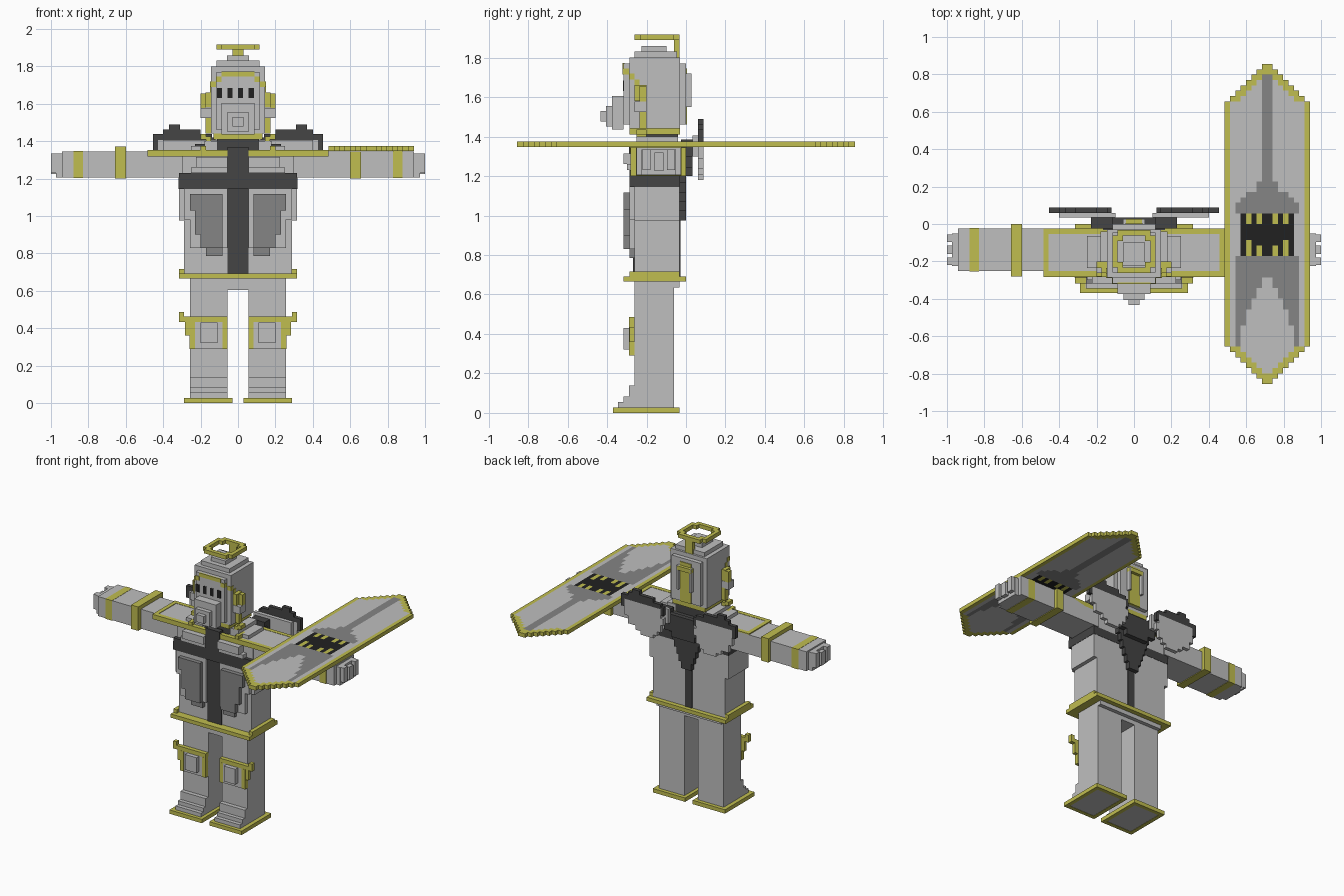
import bpy, bmesh, math

old = bpy.data.objects.get("Cube")
if old:
    bpy.data.objects.remove(old, do_unlink=True)

# Palette (linear values)
PALETTE = {"light_grey": (0.52, 0.52, 0.52), "gold": (0.53, 0.51, 0.08),
           "mid_grey": (0.235, 0.235, 0.235), "dark_grey": (0.058, 0.058, 0.058),
           "black": (0.015, 0.015, 0.015)}
MATS = {}
for name, rgb in PALETTE.items():
    m = bpy.data.materials.new(name)
    m.use_nodes = True
    m.diffuse_color = (*rgb, 1)
    m.node_tree.nodes["Principled BSDF"].inputs["Base Color"].default_value = (*rgb, 1)
    MATS[name] = m
G, Y, M, D, K = PALETTE
ORDER = list(PALETTE)


def part(name, boxes, mirror=False):
    """One object from (x0, x1, y0, y1, z0, z1, colour) blocks."""
    bm = bmesh.new()
    for x0, x1, y0, y1, z0, z1, col in boxes:
        for s in ((1, -1) if mirror else (1,)):
            geo = bmesh.ops.create_cube(bm, size=1)
            for v in geo["verts"]:
                v.co.x = s * (x0 + x1) / 2 + v.co.x * (x1 - x0)
                v.co.y = (y0 + y1) / 2 + v.co.y * (y1 - y0)
                v.co.z = (z0 + z1) / 2 + v.co.z * (z1 - z0)
            for f in {f for v in geo["verts"] for f in v.link_faces}:
                f.material_index = ORDER.index(col)
    me = bpy.data.meshes.new(name)
    bm.to_mesh(me)
    bm.free()
    for c in ORDER:
        me.materials.append(MATS[c])
    ob = bpy.data.objects.new(name, me)
    bpy.context.collection.objects.link(ob)
    return ob


def frame(x0, x1, y0, y1, z0, z1, t, col):
    """Four bars around a rectangle lying flat."""
    return [(x0, x1, y0, y0 + t, z0, z1, col), (x0, x1, y1 - t, y1, z0, z1, col),
            (x0, x0 + t, y0 + t, y1 - t, z0, z1, col), (x1 - t, x1, y0 + t, y1 - t, z0, z1, col)]


# Legs with stepped boots and gold-edged soles
part("legs", [(.055, .257, -.26, -.06, .027, .665, G),
              (.055, .257, -.345, -.26, .027, .055, G),
              (.055, .257, -.317, -.26, .055, .082, G),
              (.055, .257, -.29, -.26, .082, .14, G),
              (.058, .26, -.342, -.061, .002, .025, G)]
     + frame(.03, .288, -.37, -.033, 0, .028, .028, Y), mirror=True)
part("knee_guards", [(.055, .257, -.287, -.26, .29, .433, G),
                     (.055, .288, -.289, -.26, .433, .462, Y),
                     (.288, .315, -.289, -.26, .433, .487, Y),
                     (.055, .083, -.29, -.26, .29, .433, Y),
                     (.23, .26, -.29, -.26, .29, .433, Y),
                     (.257, .283, -.287, -.26, .36, .433, Y),
                     (.11, .2, -.317, -.287, .32, .43, G)], mirror=True)

# Hips and belt
part("hips", [(-.257, .257, -.26, -.033, .635, .668, G), (-.055, .055, -.26, -.06, .605, .635, G)])
part("belt", [(-.315, .315, -.317, 0, .665, .692, Y),
              (-.315, -.287, -.287, -.033, .692, .717, Y),
              (.287, .315, -.287, -.033, .692, .717, Y)])

# Torso with dark cross and layered plates
part("torso", [(-.288, .288, -.26, -.033, .69, .975, G),
               (-.315, .315, -.26, -.033, .975, 1.147, G),
               (-.3, .3, -.26, -.033, 1.2, 1.33, G)])
part("dark_cross", [(-.317, .317, -.287, -.031, 1.145, 1.205, D),
                    (-.315, .315, -.287, -.262, 1.205, 1.23, D),
                    (-.055, .055, -.268, -.25, .69, 1.145, D),
                    (-.055, .055, -.29, -.25, 1.23, 1.37, D)])
part("chest_plates", [(.055, .288, -.287, -.26, .98, 1.145, G),
                      (.055, .257, -.287, -.26, .83, .98, G),
                      (.083, .257, -.317, -.287, 1.03, 1.117, M),
                      (.083, .23, -.317, -.287, .9, 1.03, M),
                      (.083, .2, -.317, -.287, .83, .9, M),
                      (.083, .172, -.287, -.26, .785, .83, M),
                      (.055, .25, -.3, -.26, 1.23, 1.26, G),
                      (.055, .225, -.317, -.26, 1.26, 1.315, G)], mirror=True)

# Dark back panel narrowing to a thin stripe
panel = [(-.028, .028, -.033, -.028, .69, .98, D)]
for i in range(8):
    w, z = .04 + .018 * i, .975 + .0475 * i
    panel.append((-w, w, -.033, 0, z, z + .0475, D))
for w, z in ((.09, 1.2), (.15, 1.24), (.23, 1.3)):
    panel.append((-w, w, 0, .034, z, z + .06, D))
part("back_panel", panel)

# Arms, bands and blocky hands
part("arms", [(.28, .942, -.25, -.025, 1.205, 1.345, G),
              (.94, .972, -.225, -.05, 1.205, 1.335, G),
              (.972, 1.0, -.22, -.18, 1.23, 1.335, G),
              (.972, 1.0, -.16, -.115, 1.225, 1.32, G),
              (.972, 1.0, -.095, -.055, 1.23, 1.335, G)], mirror=True)
part("arm_bands", [(.828, .88, -.253, -.022, 1.202, 1.3465, Y)], mirror=True)
part("right_bracer", [(-.657, -.6, -.28, 0, 1.2, 1.372, Y)])
part("left_bracer", [(.6, .657, -.28, 0, 1.2, 1.345, Y)])

# Shoulder mantle with gold rim
part("shoulder_mantle", [(.1, .455, -.255, -.05, 1.318, 1.35, G),
                         (.055, .485, -.283, -.252, 1.318, 1.352, Y),
                         (.1, .485, -.054, -.025, 1.318, 1.352, Y),
                         (.457, .485, -.252, -.054, 1.318, 1.352, Y),
                         (.11, .18, -.25, -.04, 1.345, 1.4, G),
                         (.18, .25, -.235, -.065, 1.345, 1.375, G),
                         (.172, .2, -.28, -.2, 1.345, 1.375, Y),
                         (.172, .2, -.25, -.2, 1.41, 1.437, Y),
                         (.145, .172, -.25, -.2, 1.4, 1.425, Y)], mirror=True)

# Rounded plates behind the shoulders, dark along the top
part("back_wings", [(.14, .455, .06, .088, 1.405, 1.437, D),
                    (.2, .4, .06, .088, 1.437, 1.463, D),
                    (.31, .37, .06, .088, 1.463, 1.49, D),
                    (.12, .14, .06, .088, 1.36, 1.42, D),
                    (.427, .455, .06, .088, 1.35, 1.405, D),
                    (.14, .427, .06, .088, 1.34, 1.405, G),
                    (.12, .43, .06, .088, 1.29, 1.34, G),
                    (.14, .4, .06, .088, 1.235, 1.29, G),
                    (.17, .34, .06, .088, 1.205, 1.235, G),
                    (.2, .3, .06, .088, 1.18, 1.205, G),
                    (.1, .4, .034, .06, 1.3, 1.405, G),
                    (.115, .23, -.025, .034, 1.352, 1.385, D)], mirror=True)

# Helmet
part("neck", [(-.112, .112, -.23, -.04, 1.34, 1.412, D)])
part("helmet", [(-.145, .145, -.287, -.03, 1.44, 1.8, G),
                (-.115, .115, -.317, 0, 1.46, 1.77, G),
                (-.13, .13, -.287, -.03, 1.41, 1.44, Y),
                (-.115, .115, -.26, -.045, 1.8, 1.83, G),
                (-.058, .058, -.225, -.1, 1.83, 1.858, G),
                (-.087, .087, -.375, -.317, 1.435, 1.605, G),
                (-.057, .057, -.405, -.375, 1.45, 1.555, G),
                (-.03, .03, -.433, -.405, 1.477, 1.53, G)])
part("eye_slots", [(x, x + .028, -.32, -.31, 1.63, 1.685, K) for x in (-.113, -.057, 0, .057)])
part("brow_stripe", [(-.087, .087, -.321, -.312, 1.745, 1.772, Y)])
part("brow_sides", [(.087, .117, -.321, -.29, 1.715, 1.745, Y),
                    (.117, .149, -.29, -.262, 1.69, 1.72, Y),
                    (.14, .149, -.262, -.235, 1.66, 1.69, Y)], mirror=True)
part("ears", [(.145, .173, -.262, -.2, 1.58, 1.66, Y),
              (.145, .173, -.235, -.2, 1.44, 1.53, Y),
              (.173, .2, -.235, -.2, 1.578, 1.655, Y),
              (.145, .2, -.262, -.2, 1.525, 1.578, G)], mirror=True)
part("back_crest", [(-.045, .045, -.01, .006, 1.46, 1.745, Y),
                    (-.058, -.043, 0, .028, 1.55, 1.72, G),
                    (.043, .058, 0, .028, 1.55, 1.72, G),
                    (-.058, .058, -.02, .028, 1.69, 1.72, Y)])

# Halo on a rear post
part("halo", [(-.087, .087, -.262, -.233, 1.89, 1.918, Y),
              (-.087, .087, -.062, -.033, 1.89, 1.918, Y),
              (-.03, .03, -.062, -.033, 1.77, 1.89, Y)])
part("halo_sides", [(.087, .115, -.233, -.062, 1.89, 1.918, Y),
                    (.058, .087, -.233, -.204, 1.89, 1.918, Y),
                    (.058, .087, -.091, -.062, 1.89, 1.918, Y)], mirror=True)


# Long shield, laid out as rows of blocks coloured by rule
def shield_colour(h, y):
    """h: distance from the centre line in blocks."""
    w = 8 if abs(y) < .655 else 1 + math.floor((.855 - abs(y)) / .0285)
    if h > w:
        return None
    if h > w - (1 if w == 8 else 2):
        return Y
    if -.165 < y < .06:
        if h > 5:
            return G
        tooth = (h in (1.5, 3.5) and y > .01) or (h == 3.5 and y < -.08) or (h == 1.5 and y < -.12)
        return Y if tooth else K
    if y > 0:
        reach = 6 if y < .115 else 5 if y < .15 else 4 if y < .175 else 2 if y < .215 else 1
        return M if h < reach else G
    inner = 0 if y > -.28 else 1 if y > -.34 else 2 if y > -.4 else 3 if y > -.45 else 4 if y > -.54 else 5
    return M if inner < h < 6 and y > -.68 else G


V, U, CX = .0285, .455 / 16, .7125
blocks = []
for j in range(60):
    y0 = -.855 + j * V
    row = [shield_colour(abs(i - 7.5), y0 + V / 2) for i in range(16)] + [None]
    start = 0
    for i in range(1, 17):
        if row[i] != row[start]:
            if row[start]:
                blocks.append((CX + (start - 8) * U, CX + (i - 8) * U, y0, y0 + V, 1.347, 1.375, row[start]))
            start = i
part("shield", blocks)
